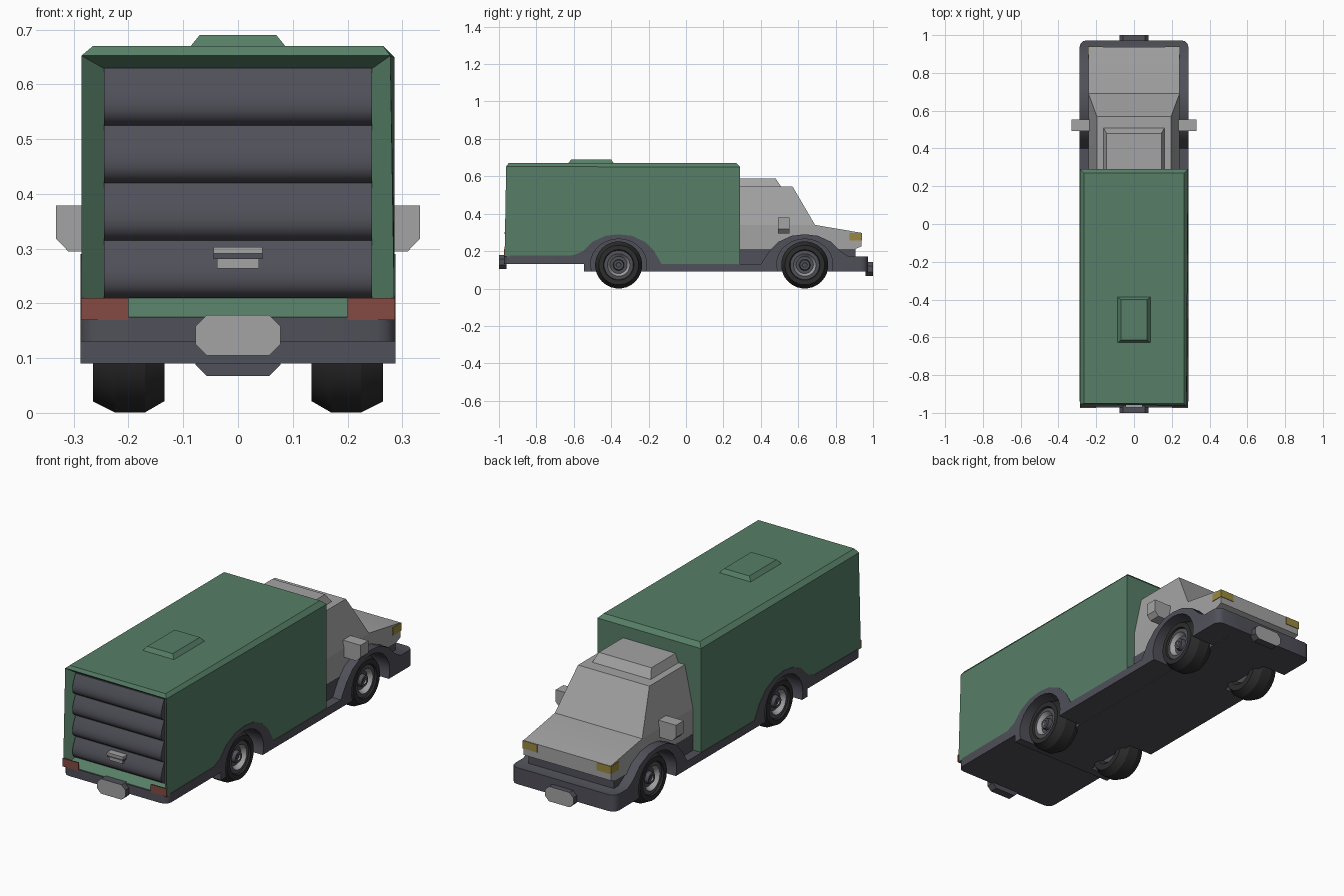
import bpy, bmesh, math
from mathutils import Matrix

if "Cube" in bpy.data.objects:
    bpy.data.objects.remove(bpy.data.objects["Cube"])


def mat(name, r, g, b):
    m = bpy.data.materials.new(name)
    m.diffuse_color = (r, g, b, 1)
    m.use_nodes = True
    m.node_tree.nodes["Principled BSDF"].inputs["Base Color"].default_value = m.diffuse_color
    return m


GREEN = mat("box_green", 0.095, 0.21, 0.135)
GREY = mat("cab_grey", 0.37, 0.37, 0.37)
DARK = mat("trim_dark", 0.08, 0.08, 0.10)
TYRE = mat("tyre_black", 0.026, 0.026, 0.026)
RED = mat("lamp_red", 0.23, 0.07, 0.055)
YELLOW = mat("lamp_yellow", 0.32, 0.25, 0.05)


def finish(bm, name, mats, angle=35):
    bmesh.ops.recalc_face_normals(bm, faces=bm.faces)
    for f in bm.faces:
        f.smooth = True
    for e in bm.edges:
        e.smooth = len(e.link_faces) == 2 and e.calc_face_angle(0) < math.radians(angle)
    me = bpy.data.meshes.new(name)
    bm.to_mesh(me)
    bm.free()
    for m in mats:
        me.materials.append(m)
    ob = bpy.data.objects.new(name, me)
    bpy.context.collection.objects.link(ob)
    return ob


def prism(pts, a, b, axis="x"):
    """Extrude a 2D outline: (y, z) along x or (x, z) along y."""
    bm = bmesh.new()
    rows = []
    for d in (a, b):
        rows.append([bm.verts.new((d, p, q) if axis == "x" else (p, d, q)) for p, q in pts])
    bm.faces.new(rows[0])
    bm.faces.new(rows[1][::-1])
    n = len(pts)
    for i in range(n):
        j = (i + 1) % n
        bm.faces.new((rows[0][i], rows[0][j], rows[1][j], rows[1][i]))
    bmesh.ops.recalc_face_normals(bm, faces=bm.faces)
    return bm


def frustum(name, base, z0, top, z1, m):
    """Rectangles given as (x0, x1, y0, y1)."""
    bm = bmesh.new()
    for (x0, x1, y0, y1), z in ((base, z0), (top, z1)):
        for x in (x0, x1):
            for y in (y0, y1):
                bm.verts.new((x, y, z))
    bmesh.ops.convex_hull(bm, input=bm.verts)
    bmesh.ops.dissolve_limit(bm, angle_limit=0.01, verts=bm.verts, edges=bm.edges)
    return finish(bm, name, [m], 20)


def block(name, x0, x1, y0, y1, z0, z1, m):
    return frustum(name, (x0, x1, y0, y1), z0, (x0, x1, y0, y1), z1, m)


def arch(cy, a0, a1, ry, rz, n=16):
    out = []
    for i in range(n + 1):
        a = math.radians(a0 + (a1 - a0) * i / n)
        out.append((cy + ry * math.cos(a), 0.13 + rz * math.sin(a)))
    return out


REAR, FRONT = -0.36, 0.635

# chassis skirt with flared arches: notched sides and a solid middle
flare = [(-0.07, 0.282), (0, 0.29), (0.07, 0.282), (0.14, 0.25), (0.19, 0.2)]
top = [(-0.972, 0.13), (-0.972, 0.175), (-0.6, 0.178), (-0.55, 0.2), (-0.5, 0.25)]
top += [(REAR + y, z) for y, z in flare] + [(-0.13, 0.13), (0.40, 0.13), (0.445, 0.2), (0.495, 0.25)]
top += [(FRONT + y, z) for y, z in flare] + [(0.87, 0.172), (0.972, 0.172), (0.972, 0.09)]
tail = [(-0.545, 0.09), (-0.545, 0.13)]
notches = arch(FRONT, -17, 197, 0.15, 0.135) + arch(REAR, -17, 197, 0.15, 0.135)
finish(prism(top + tail, -0.156, 0.156), "chassis_middle", [DARK])
for s, side in ((1, "right"), (-1, "left")):
    bm = prism(top + notches + tail, s * 0.155, s * 0.288)
    corners = [e for e in bm.edges
               if all(abs(v.co.x) > 0.28 and abs(v.co.y) > 0.97 for v in e.verts)]
    bmesh.ops.bevel(bm, geom=corners, offset=0.035, segments=3, profile=0.5, affect="EDGES")
    finish(bm, "skirt_" + side, [DARK])

# cargo box: recessed rear opening and chamfered roof edges
outline = [(-0.97, 0.67), (-0.97, 0.17)] + arch(REAR, 164, 0, 0.16, 0.145)
outline += [(0.29, 0.131), (0.29, 0.67)]
bm = prism(outline, -0.286, 0.286)
back = [f for f in bm.faces if f.normal.y < -0.9 and f.calc_center_median().y < -0.96]
bmesh.ops.inset_region(bm, faces=back, thickness=0.041, use_even_offset=True)
bmesh.ops.translate(bm, verts=back[0].verts[:], vec=(0, 0.045, 0))
edges = [e for e in bm.edges if all(abs(v.co.x) > 0.28 and v.co.z > 0.66 for v in e.verts)]
bmesh.ops.bevel(bm, geom=edges, offset=0.021, segments=1, affect="EDGES")
finish(bm, "cargo_box", [GREEN], 20)
frustum("roof_hatch", (-0.088, 0.088, -0.63, -0.385), 0.668, (-0.07, 0.07, -0.615, -0.4), 0.69, GREEN)

# roller door made of bulging slats
for k in range(4):
    z0 = 0.21 + 0.105 * k
    pts = [(-0.92, z0)]
    for i in range(9):
        u = i / 8
        pts.append((-0.932 - 0.024 * math.sin(math.pi * u ** 0.65), z0 + 0.105 * u))
    pts.append((-0.92, z0 + 0.105))
    finish(prism(pts, -0.245, 0.245), "door_slat_%d" % (k + 1), [DARK], 40)
block("handle_plate", -0.038, 0.038, -0.964, -0.93, 0.264, 0.29, GREY)
block("handle_shadow_bar", -0.045, 0.045, -0.968, -0.93, 0.281, 0.291, DARK)
block("handle_bar", -0.045, 0.045, -0.971, -0.93, 0.291, 0.303, GREY)

# cab: lower body with hood, tapered cabin, roof deflector
outline = [(0.29, 0.21)] + arch(FRONT, 146.5, 33.5, 0.16, 0.145)
outline += [(0.90, 0.21), (0.937, 0.225), (0.937, 0.298), (0.69, 0.34), (0.29, 0.34)]
finish(prism(outline, -0.241, 0.241), "cab_body", [GREY], 20)
frustum("cabin", (-0.241, 0.241, 0.29, 0.69), 0.34, (-0.197, 0.197, 0.29, 0.57), 0.545, GREY)
frustum("roof_deflector", (-0.162, 0.162, 0.29, 0.51), 0.543, (-0.145, 0.145, 0.29, 0.48), 0.588, GREY)
block("cab_step_panel", -0.242, 0.242, 0.285, 0.47, 0.12, 0.211, DARK)
block("grille", -0.235, 0.235, 0.8, 0.905, 0.12, 0.212, DARK)

# lamps and side mirrors
for s, side in ((1, "right"), (-1, "left")):
    xs = sorted((s * 0.165, s * 0.244))
    block("headlight_" + side, xs[0], xs[1], 0.875, 0.94, 0.258, 0.297, YELLOW)
    xs = sorted((s * 0.2, s * 0.287))
    block("tail_light_" + side, xs[0], xs[1], -0.974, -0.967, 0.17, 0.21, RED)
    pts = [(s * x, z) for x, z in
           ((0.235, 0.295), (0.31, 0.295), (0.332, 0.318), (0.332, 0.379), (0.235, 0.379))]
    finish(prism(pts, 0.492, 0.553, "y"), "side_mirror_" + side, [GREY], 20)

# octagonal bumper plates, pale on the outward face
for name, y0, y1, zc in (("rear_plate", -1.0, -0.96, 0.142), ("front_plate", 1.0, 0.96, 0.104)):
    w, h, c = 0.078, 0.037, 0.021
    pts = [(-w, -h + c), (-w + c, -h), (w - c, -h), (w, -h + c),
           (w, h - c), (w - c, h), (-w + c, h), (-w, h - c)]
    bm = prism([(x, zc + z) for x, z in pts], y0, y1, "y")
    for f in bm.faces:
        f.material_index = int(f.normal.y * y0 > 0.5)
    finish(bm, name, [DARK, GREY], 20)

# wheels: lathed profile of (radius, x, material of the next band)
PROFILE = [(0, 0.15, 1), (0.06, 0.15, 0), (0.075, 0.134, 0), (0.105, 0.134, 0), (0.126, 0.17, 0),
           (0.126, 0.225, 0), (0.106, 0.265, 0), (0.082, 0.265, 0), (0.078, 0.256, 1),
           (0.06, 0.258, 2), (0.046, 0.236, 1), (0.03, 0.236, 1), (0.026, 0.256, 1),
           (0.014, 0.256, 2), (0.012, 0.25, 1), (0, 0.25, 1)]
SIDES = 28
for s, side in ((1, "right"), (-1, "left")):
    for cy, end in ((REAR, "rear"), (FRONT, "front")):
        bm = bmesh.new()
        rings = []
        for i in range(SIDES):
            rot = Matrix.Rotation(math.tau * (i + 0.5) / SIDES, 3, "X")
            ring = []
            for r, x, _ in PROFILE:
                v = bm.verts.new((s * x, 0, 0))
                v.co += rot.col[2] * r
                v.co.y += cy
                v.co.z += 0.126
                ring.append(v)
            rings.append(ring)
        for i in range(SIDES):
            a, b = rings[i], rings[(i + 1) % SIDES]
            for k in range(len(PROFILE) - 1):
                f = bm.faces.new((a[k], a[k + 1], b[k + 1], b[k]))
                f.material_index = PROFILE[k][2]
        bmesh.ops.remove_doubles(bm, verts=bm.verts, dist=1e-5)
        finish(bm, "wheel_%s_%s" % (end, side), [TYRE, DARK, GREY], 25)
